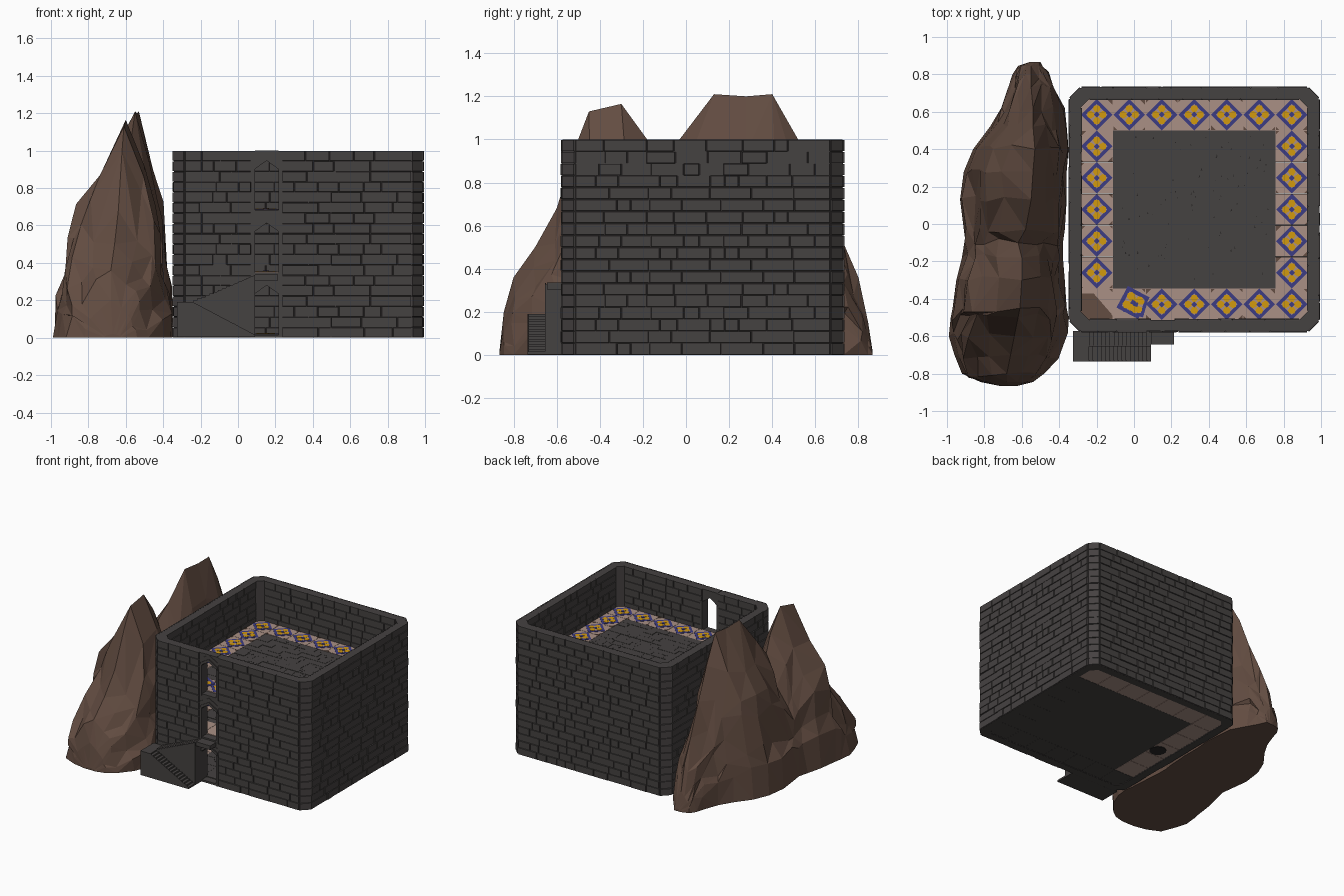
import bpy, math, random
from mathutils import Vector

if "Cube" in bpy.data.objects:
    bpy.data.objects.remove(bpy.data.objects["Cube"])

COL = {
    "dark stone": (0.060, 0.054, 0.053), "brown rock": (0.125, 0.074, 0.054),
    "beige tile": (0.40, 0.28, 0.235), "blue glaze": (0.045, 0.045, 0.23),
    "yellow glaze": (0.65, 0.32, 0.004), "dark crack": (0.02, 0.018, 0.018)}
STONE, ROCK, BEIGE, BLUE, YELLOW, CRACK = range(6)
MATS = []
for name, c in COL.items():
    m = bpy.data.materials.new(name)
    m.diffuse_color = (*c, 1)
    m.use_nodes = True
    m.node_tree.nodes["Principled BSDF"].inputs["Base Color"].default_value = m.diffuse_color
    MATS.append(m)


class Part:
    """Collects faces for one object."""
    def __init__(self, name):
        self.name, self.v, self.f, self.m = name, [], [], []

    def prism(self, lo, hi, mat=STONE):
        b, n = len(self.v), len(lo)
        self.v += [tuple(p) for p in lo] + [tuple(p) for p in hi]
        fs = [tuple(range(b + n - 1, b - 1, -1)), tuple(range(b + n, b + 2 * n))]
        fs += [(b + i, b + (i + 1) % n, b + n + (i + 1) % n, b + n + i) for i in range(n)]
        self.f += fs
        self.m += [mat] * len(fs)

    def flat(self, pts, z0, z1, mat=STONE):          # plan outline, counterclockwise
        self.prism([(x, y, z0) for x, y in pts], [(x, y, z1) for x, y in pts], mat)

    def side(self, pts, y0, y1, mat=STONE):          # front outline, counterclockwise
        self.prism([(x, y1, z) for x, z in pts], [(x, y0, z) for x, z in pts], mat)

    def box(self, x0, x1, y0, y1, z0, z1, mat=STONE):
        self.flat([(x0, y0), (x1, y0), (x1, y1), (x0, y1)], z0, z1, mat)

    def build(self):
        me = bpy.data.meshes.new(self.name)
        me.from_pydata(self.v, [], self.f)
        for m in MATS:
            me.materials.append(m)
        me.polygons.foreach_set("material_index", self.m)
        ob = bpy.data.objects.new(self.name, me)
        bpy.context.collection.objects.link(ob)


def octagon(x0, x1, y0, y1, c):
    return [Vector(p) for p in ((x0 + c, y0), (x1 - c, y0), (x1, y0 + c), (x1, y1 - c),
                                (x1 - c, y1), (x0 + c, y1), (x0, y1 - c), (x0, y0 + c))]


H = 1 / 3                                            # storey height
OUT = octagon(-0.342, 0.986, -0.572, 0.727, 0.058)
INN = octagon(-0.285, 0.93, -0.512, 0.668, 0.045)
D0, D1 = 0.09, 0.216                                 # doorway sides

# wall core with three stacked doorways in the front
core = Part("wall_core")
for i in range(1, 8):
    j = (i + 1) % 8
    core.flat([OUT[i], OUT[j], INN[j], INN[i]], 0, 0.998)
yo, yi = OUT[0].y, INN[0].y
core.flat([OUT[0], (D0, yo), (D0, yi), INN[0]], 0, 0.998)
core.flat([(D1, yo), OUT[1], INN[1], (D1, yi)], 0, 0.998)
mid = (D0 + D1) / 2
for k in range(3):
    z = k * H
    core.box(D0, D1, yo, yi, z, z + 0.015)
    for xa, xb, za, zb in ((D0, mid, 0.235, 0.28), (mid, D1, 0.28, 0.235)):
        core.side([(xa, z + za), (xb, z + zb), (xb, z + H), (xa, z + H)], yo, yi)
core.build()

# door frames: posts and pointed hoods
frame = Part("door_frames")
for k in range(3):
    z = k * H
    for xa in (D0 - 0.018, D1):
        frame.box(xa, xa + 0.018, -0.577, -0.505, z, z + 0.24)
    for s in (0, 0.042):
        y = -0.580 + s * 0.1
        frame.side([(D0 - 0.01, z + 0.235 + s), (mid, z + 0.28 + s), (mid, z + 0.30 + s * .75),
                    (D0 - 0.01, z + 0.258 + s * .8)], y, -0.56)
        frame.side([(mid, z + 0.28 + s), (D1 + 0.01, z + 0.235 + s),
                    (D1 + 0.01, z + 0.258 + s * .8), (mid, z + 0.30 + s * .75)], y, -0.56)
frame.build()


# brick facing, same pattern on every storey
def bricks(part, a, b, seed, dmax=0.009, courses=6):
    a, b = Vector(a), Vector(b)
    d = b - a
    L = d.length
    d.normalize()
    n = Vector((d.y, -d.x))
    for k in range(3):
        rng = random.Random(seed)
        for c in range(courses):
            z0 = k * H + c * H / courses
            z1, u = z0 + H / courses - 0.001, 0
            while u < L - 1e-4:
                w = rng.uniform(0.06, 0.2)
                if L - u - w < 0.06:
                    w = L - u
                dep, g = rng.uniform(0.004, dmax), 0.003
                ring = []
                for e, off in ((0, -0.003), (g, dep)):
                    p, q = a + d * (u + e) + n * off, a + d * (u + w - 0.001 - e) + n * off
                    ring.append([(*p, z0 + e), (*q, z0 + e), (*q, z1 - e * .5), (*p, z1 - e * .5)])
                part.prism(ring[0], ring[1])
                u += w


outer, inner = Part("outer_bricks"), Part("inner_bricks")
bricks(outer, OUT[0], (D0 - 0.02, yo), 1)
bricks(outer, (D1 + 0.02, yo), OUT[1], 2)
bricks(inner, (D0, yi), INN[0], 11, 0.006)
bricks(inner, INN[1], (D1, yi), 12, 0.006)
for i in range(1, 8):
    bricks(outer, OUT[i], OUT[(i + 1) % 8], 20 + i)
    if i % 2 == 0:
        bricks(inner, INN[(i + 1) % 8], INN[i], 40 + i, 0.006)
outer.build()
inner.build()

# floors: stone centre with a ring of ornamental tiles
PX, PY, X0, Y0 = 0.1738, 0.169, -0.286, -0.514


def diamond(cx, cy, r, rot=0):
    return [(cx + r * math.cos(rot + t * math.pi / 2), cy + r * math.sin(rot + t * math.pi / 2))
            for t in range(4)]


def ornament(p, cx, cy, z, s=1, rot=0):
    p.flat(diamond(cx, cy, 0.084 * s, rot), z, z + 0.002, BLUE)
    p.flat(diamond(cx, cy, 0.057 * s, rot), z, z + 0.003, BEIGE)
    for t in range(4):                               # four petals
        a = rot + t * math.pi / 2
        pts = [(0.006, 0), (0.018, -0.012), (0.034, -0.021), (0.05, -0.012), (0.05, 0.012),
               (0.034, 0.021), (0.018, 0.012)]
        p.flat([(cx + s * (x * math.cos(a) - y * math.sin(a)),
                 cy + s * (x * math.sin(a) + y * math.cos(a))) for x, y in pts],
               z, z + 0.004, YELLOW)
    p.flat(diamond(cx, cy, 0.016, rot), z, z + 0.006, BLUE)


rng = random.Random(5)
for k, label in enumerate(("ground", "middle", "top")):
    z0, z = k * H, k * H + 0.02
    slab, tiles = Part(label + "_floor"), Part(label + "_floor_tiles")
    slab.box(X0 + PX, X0 + 6 * PX, Y0 + PY, Y0 + 6 * PY, z0 + 0.004, z - 0.003)
    for r in range(15):                              # flagstones
        ya, u, end = Y0 + PY + r * PY / 3, X0 + PX, X0 + 6 * PX
        while u < end - 1e-4:
            w = rng.uniform(0.06, 0.16)
            w = end - u if end - u - w < 0.06 else w
            slab.box(u, u + w - 0.001, ya, ya + PY / 3 - 0.001, z - 0.004, z + rng.uniform(-.002, .001))
            u += w
    for _ in range(80):                              # chips in the stone
        cx, cy, r = rng.uniform(-0.08, 0.74), rng.uniform(-0.3, 0.47), rng.uniform(0.003, 0.008)
        slab.flat([(cx - r * .6, cy - r), (cx + r * .6, cy - r * .8), (cx, cy + r)], z, z + 0.002, CRACK)
    for i in range(7):
        for j in range(7):
            if 0 < i < 6 and 0 < j < 6:
                continue
            x, y = X0 + i * PX, Y0 + j * PY
            cx, cy = x + PX / 2, y + PY / 2
            if k == 0 and (j == 0 or (i == 6 and j < 6)):         # plain stone edges
                slab.box(x, x + PX - 0.001, y, y + PY - 0.001, 0.004, z)
                continue
            tiles.box(x + 0.001, x + PX - 0.001, y + 0.001, y + PY - 0.001, z0 + 0.004, z, BEIGE)
            if k == 1 and j == 0:                    # worn tiles by the door
                pass
            elif (i, j) == (0, 0):                   # broken corner
                tiles.flat([(x, y), (x + PX, y), (x + PX * .95, y + PY * .2), (x + PX * .4, y + PY * .85),
                            (x, y + PY * .85)], z, z + 0.004, ROCK)
            elif (i, j) == (1, 0):                   # displaced tile
                ornament(tiles, cx + 0.02, cy + 0.01, z, 1.1, 0.3)
                ornament(tiles, cx + 0.035, cy, z + 0.001, 0.95, 0.5)
            else:
                ornament(tiles, cx, cy, z)
            for sx, sy in ((1, 1), (-1, 1), (1, -1), (-1, -1)):   # chipped corners
                if rng.random() < 0.45:
                    qx, qy, r = cx + sx * PX * .49, cy + sy * PY * .49, rng.uniform(0.015, 0.03)
                    tri = [(qx, qy), (qx - sx * r, qy), (qx, qy - sy * r)]
                    tiles.flat(tri if sx * sy < 0 else tri[::-1], z - 0.001, z + 0.002, ROCK)
    slab.build()
    tiles.build()

# round drain under the ground floor
drain = Part("drain")
drain.flat([(-0.17 + 0.06 * math.cos(a * math.pi / 8), 0.06 + 0.06 * math.sin(a * math.pi / 8))
            for a in range(16)], 0, 0.01, CRACK)
drain.build()

# two-flight stair with a thin platform at the first upper door
stair = Part("stairs")
N = 15


def flight(y0, y1, xa, za, xb, zb):
    for s in range(N):
        x0, x1 = xa + (xb - xa) * s / N, xa + (xb - xa) * (s + 1) / N
        stair.box(min(x0, x1), max(x0, x1), y0, y1, 0.003, za + (zb - za) * (s + 1) / N)


flight(-0.730, -0.655, 0.09, 0.005, -0.24, 0.18)
flight(-0.650, -0.572, -0.24, 0.19, 0.09, 0.328)
stair.side([(-0.24, 0.003), (0.09, 0.003), (0.09, 0.016), (-0.24, 0.19)], -0.735, -0.730)
stair.side([(-0.24, 0.003), (0.09, 0.003), (0.09, 0.335), (-0.24, 0.19)], -0.655, -0.650)
stair.box(-0.325, -0.24, -0.735, -0.572, 0.003, 0.19)
stair.box(0.09, 0.213, -0.645, -0.565, 0.305, 0.337)
stair.build()

# craggy rock: lofted cross-sections (y, left x, right x, ridge x, height)
ROWS = [(-.865, -.72, -.62, -.67, .02), (-.845, -.82, -.54, -.68, .2), (-.80, -.92, -.48, -.68, .36),
        (-.70, -.96, -.40, -.66, .5), (-.60, -.99, -.36, -.64, .68), (-.50, -.98, -.35, -.62, 1.0),
        (-.45, -.97, -.36, -.61, 1.13), (-.30, -.95, -.37, -.60, 1.165), (-.18, -.92, -.38, -.60, 1.0),
        (-.10, -.90, -.38, -.62, .88), (-.03, -.91, -.37, -.58, 1.0), (.13, -.93, -.36, -.55, 1.21),
        (.28, -.91, -.36, -.54, 1.2), (.40, -.86, -.35, -.53, 1.21), (.52, -.77, -.36, -.54, 1.0),
        (.62, -.71, -.37, -.54, .76), (.73, -.67, -.43, -.55, .52), (.80, -.65, -.47, -.55, .36),
        (.845, -.62, -.49, -.55, .15), (.865, -.56, -.50, -.53, .02)]
SHAPE = [(0, 0), (.05, .22), (.17, .31), (.23, .50), (.34, .60), (.6, .77)]
rock = Part("rock_crag")
rng = random.Random(3)
M = 2 * len(SHAPE) + 1
for y, xl, xr, xm, h in ROWS:
    pts = [(xl + (xm - xl) * u, h * w) for u, w in SHAPE] + [(xm, h)]
    pts += [(xr + (xm - xr) * u, h * w) for u, w in reversed(SHAPE)]
    for i, (x, z) in enumerate(pts):
        w = 0.024 if 0 < i < M - 1 and i != M // 2 and h > 0.3 else 0
        rock.v.append((min(x + rng.uniform(-w, w), -0.345), y + rng.uniform(-w, w),
                       z + rng.uniform(-w, w) * 1.6))
for r in range(len(ROWS) - 1):
    for i in range(M - 1):
        a, b, c, d = r * M + i, r * M + i + 1, (r + 1) * M + i + 1, (r + 1) * M + i
        rock.f += [(a, d, c), (a, c, b)] if (rng.random() < 0.5) else [(a, d, b), (b, d, c)]
    rock.f.append((r * M, r * M + M - 1, (r + 1) * M + M - 1, (r + 1) * M))
last = (len(ROWS) - 1) * M
rock.f += [tuple(range(M)), tuple(range(last + M - 1, last - 1, -1))]
rock.m = [ROCK] * len(rock.f)
rock.build()
